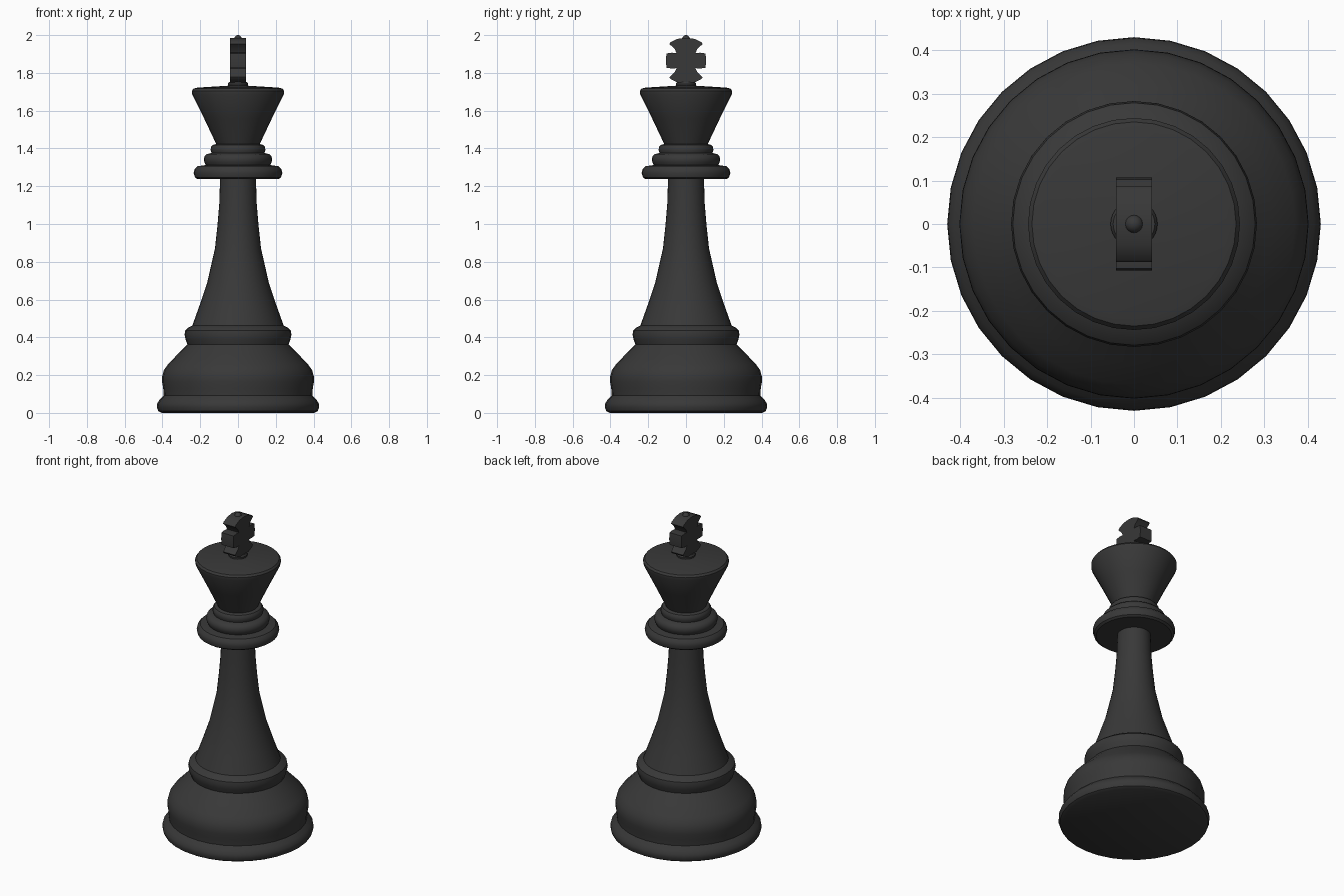
import bpy, bmesh, math

if "Cube" in bpy.data.objects:
    bpy.data.objects.remove(bpy.data.objects["Cube"])

SIDES = 32
black = bpy.data.materials.new("black_lacquer")
black.diffuse_color = (0.04, 0.04, 0.04, 1)
black.use_nodes = True
black.node_tree.nodes["Principled BSDF"].inputs["Base Color"].default_value = black.diffuse_color


def finish(name, bm, angle=35):
    bmesh.ops.recalc_face_normals(bm, faces=bm.faces)
    mesh = bpy.data.meshes.new(name)
    bm.to_mesh(mesh)
    bm.free()
    mesh.materials.append(black)
    obj = bpy.data.objects.new(name, mesh)
    bpy.context.collection.objects.link(obj)
    bpy.ops.object.select_all(action='DESELECT')
    obj.select_set(True)
    bpy.context.view_layer.objects.active = obj
    bpy.ops.object.shade_smooth_by_angle(angle=math.radians(angle))
    return obj


def lathe(name, profile):
    """Turn an (r, z) profile around the z axis; r = 0 closes to a point."""
    bm = bmesh.new()
    rings = []
    for r, z in profile:
        n = 1 if r == 0 else SIDES
        rings.append([bm.verts.new((r * math.cos(2 * math.pi * i / SIDES),
                                    r * math.sin(2 * math.pi * i / SIDES), z))
                      for i in range(n)])
    for a, b in zip(rings, rings[1:]):
        for i in range(SIDES):
            j = (i + 1) % SIDES
            quad = [a[i % len(a)], a[j % len(a)], b[j % len(b)], b[i % len(b)]]
            bm.faces.new(list(dict.fromkeys(quad)))
    return finish(name, bm)


# Wide foot, bulging base and its upper bead
lathe("base", [(0, 0), (0.405, 0), (0.422, 0.01), (0.43, 0.03), (0.428, 0.05),
               (0.415, 0.07), (0.393, 0.092), (0.396, 0.13), (0.402, 0.165),
               (0.401, 0.195), (0.392, 0.227), (0.37, 0.258), (0.32, 0.31),
               (0.268, 0.363), (0.278, 0.39), (0.283, 0.415), (0.279, 0.437),
               (0.262, 0.452), (0.242, 0.462)])

# Tapering shaft
lathe("shaft", [(0.242, 0.462), (0.205, 0.565), (0.163, 0.69), (0.122, 0.87),
                (0.108, 1.0), (0.099, 1.11), (0.095, 1.24)])

# Three stacked neck rings
lathe("collar", [(0.095, 1.24), (0.215, 1.238), (0.228, 1.247), (0.235, 1.27),
                 (0.23, 1.29), (0.215, 1.306), (0.17, 1.312), (0.178, 1.327),
                 (0.181, 1.342), (0.177, 1.358), (0.165, 1.37), (0.14, 1.376),
                 (0.145, 1.39), (0.143, 1.408), (0.135, 1.418), (0.115, 1.423)])

# Flared crown with a small pad under the cross
lathe("crown", [(0.115, 1.423), (0.18, 1.56), (0.243, 1.687), (0.244, 1.705),
                (0.235, 1.717), (0.215, 1.722), (0.053, 1.732), (0.054, 1.742),
                (0.048, 1.752), (0, 1.754)])

# Flared cross: one quarter outline (y, z offset) mirrored four ways
quarter = [(0.107, 0.0), (0.103, 0.038), (0.075, 0.042), (0.05, 0.04),
           (0.06, 0.062), (0.088, 0.088), (0.082, 0.098), (0.045, 0.115), (0, 0.121)]
right = [(y, -z) for y, z in quarter[:0:-1]] + quarter
outline = right + [(-y, z) for y, z in right[-2:0:-1]]
bm = bmesh.new()
face = bm.faces.new([bm.verts.new((-0.042, y, 1.865 + z)) for y, z in outline])
ext = bmesh.ops.extrude_face_region(bm, geom=[face], use_keep_orig=True)
moved = [v for v in ext["geom"] if isinstance(v, bmesh.types.BMVert)]
bmesh.ops.translate(bm, verts=moved, vec=(0.084, 0, 0))
finish("cross", bm)

# Tiny ball on top of the cross
bm = bmesh.new()
bmesh.ops.create_uvsphere(bm, u_segments=16, v_segments=10, radius=0.021)
bmesh.ops.translate(bm, verts=bm.verts, vec=(0, 0, 1.979))
finish("finial", bm)
